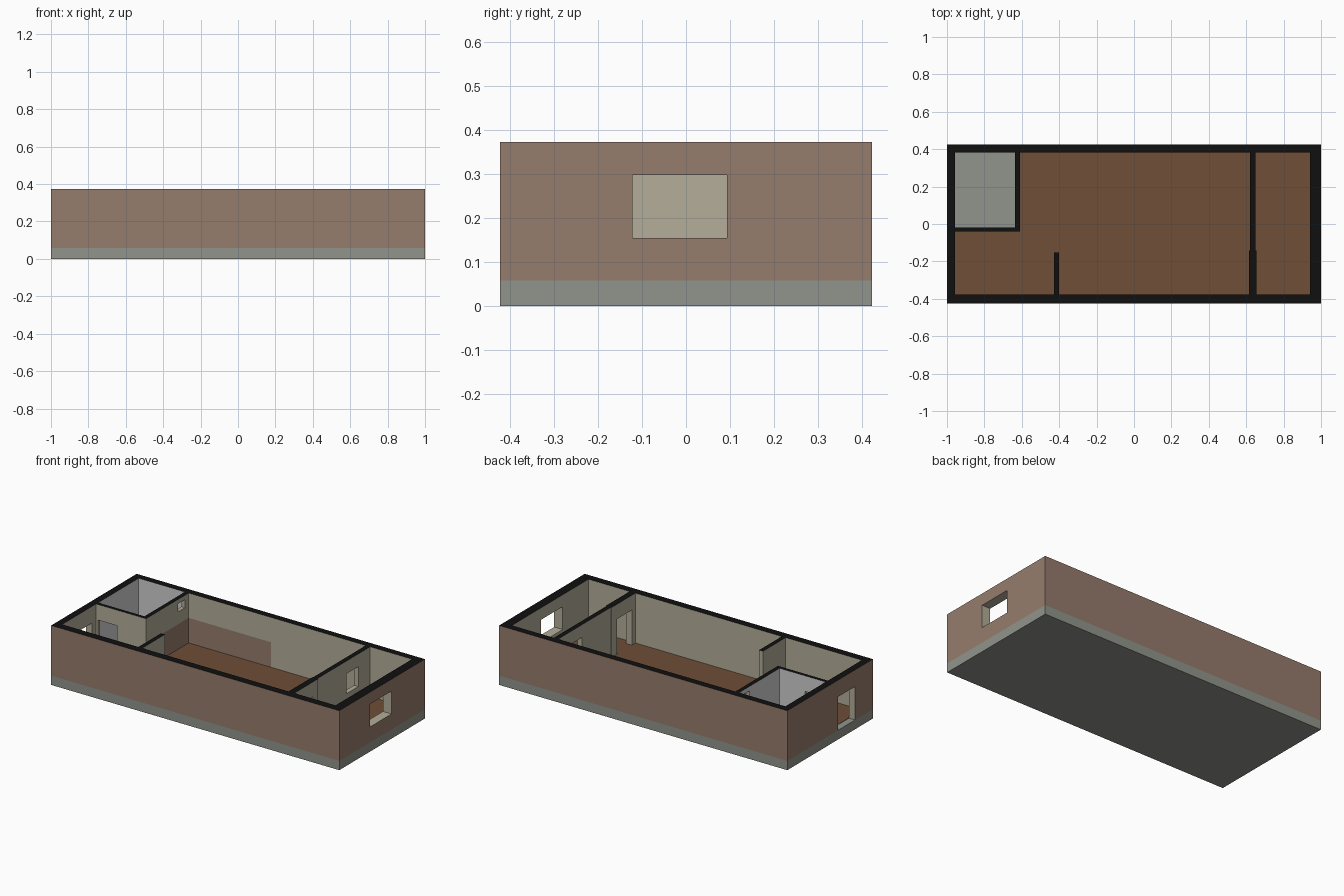
import bpy, bmesh
from mathutils import Vector

if "Cube" in bpy.data.objects:
    bpy.data.objects.remove(bpy.data.objects["Cube"])


def material(name, rgb):
    lin = [((c / 255 + 0.055) / 1.055) ** 2.4 for c in rgb]
    m = bpy.data.materials.new(name)
    m.diffuse_color = (*lin, 1)
    m.use_nodes = True
    m.node_tree.nodes["Principled BSDF"].inputs["Base Color"].default_value = m.diffuse_color
    return m


CLAY = material("clay_brown", (150, 124, 109))
CREAM = material("cream_plaster", (179, 174, 152))
BLACK = material("cut_black", (16, 16, 16))
PALE = material("pale_grey_tile", (207, 207, 207))
CONCRETE = material("concrete_grey", (145, 148, 140))
WOOD = material("wood_floor", (111, 78, 55))

# Main levels and edges
X, Y, Z0, Z1 = 1.0, 0.424, 0.058, 0.373
XL, XR, YF, YB = -0.957, 0.941, -0.377, 0.382   # inner faces of outer walls
BX, BY = -0.636, -0.019                         # bathroom inner faces
BXO, BYO = -0.61, -0.04                         # bathroom outer faces
TILE_X, TILE_Y, TILE_Z = -0.037, 0.128, 0.217   # kitchen splash panel limits


def inside(c, b):
    return all(b[2 * i] < c[i] < b[2 * i + 1] for i in range(3))


def add_object(name, bm, mats):
    me = bpy.data.meshes.new(name)
    bm.to_mesh(me)
    bm.free()
    for m in mats:
        me.materials.append(m)
    ob = bpy.data.objects.new(name, me)
    bpy.context.collection.objects.link(ob)
    return ob


def box(name, x0, x1, y0, y1, z0, z1, mat):
    bm = bmesh.new()
    bmesh.ops.create_cube(bm, size=1)
    for v in bm.verts:
        v.co = ((x0 + x1) / 2 + v.co.x * (x1 - x0),
                (y0 + y1) / 2 + v.co.y * (y1 - y0),
                (z0 + z1) / 2 + v.co.z * (z1 - z0))
    return add_object(name, bm, [mat])


def cell_solid(name, solids, holes, cuts, colour, mats):
    """Skin of (solids minus holes), made on a grid of all box edges."""
    grid = [sorted({round(v, 4) for b in solids + holes for v in b[2 * i:2 * i + 2]}
                   | set(cuts[i])) for i in range(3)]
    n = [len(g) - 1 for g in grid]
    filled = set()
    for i in range(n[0]):
        for j in range(n[1]):
            for k in range(n[2]):
                c = [(grid[a][q] + grid[a][q + 1]) / 2 for a, q in enumerate((i, j, k))]
                if any(inside(c, b) for b in solids) and not any(inside(c, b) for b in holes):
                    filled.add((i, j, k))
    bm = bmesh.new()
    for cell in sorted(filled):
        for a in range(3):
            u, w = (a + 1) % 3, (a + 2) % 3
            for s in (0, 1):
                nb = list(cell)
                nb[a] += 2 * s - 1
                if tuple(nb) in filled:
                    continue
                pts = []
                for du, dw in ((0, 0), (1, 0), (1, 1), (0, 1)):
                    q = list(cell)
                    q[a] += s
                    q[u] += du
                    q[w] += dw
                    pts.append(Vector([grid[t][q[t]] for t in range(3)]))
                if s == 0:
                    pts.reverse()
                normal = Vector((0, 0, 0))
                normal[a] = 2 * s - 1
                f = bm.faces.new([bm.verts.new(p) for p in pts])
                f.material_index = colour(sum(pts, Vector()) / 4, normal)
    bmesh.ops.remove_doubles(bm, verts=bm.verts, dist=1e-5)
    bmesh.ops.dissolve_limit(bm, angle_limit=0.01, verts=bm.verts, edges=bm.edges,
                             delimit={'MATERIAL'})
    return add_object(name, bm, mats)


def wall(x0, x1, y0, y1):
    return (x0, x1, y0, y1, Z0, Z1)


walls = [
    wall(-X, XL, -Y, Y), wall(XR, X, -Y, Y),            # end walls
    wall(-X, X, -Y, YF), wall(-X, X, YB, Y),            # long walls
    wall(BX, BXO, BYO, YB), wall(XL, BXO, BYO, BY),     # bathroom
    wall(-0.428, -0.401, YF, -0.152),                   # entry stub
    wall(0.62, 0.65, -0.142, YB),                       # partition, thin part
    wall(0.615, 0.655, YF, -0.142),                     # partition, thick part
]
openings = [
    (-X, XL, -0.249, -0.081, Z0, 0.268),                # entry door
    (XR, X, -0.122, 0.093, 0.155, 0.298),               # end window
    (-0.945, -0.811, BYO, BY, Z0, 0.275),               # bathroom door
    (BX, BXO, 0.277, 0.346, 0.295, 0.345),              # bathroom vent window
    (0.615, 0.655, -0.341, -0.193, Z0, 0.28),           # partition door
    (0.62, 0.65, 0.145, 0.264, 0.168, 0.293),           # partition window
]


# Wall colours: 0 clay, 1 cream, 2 black, 3 pale
def wall_colour(c, n):
    e = 1e-3
    if n.z > 0.5 and c.z > Z1 - e:
        return 2
    if abs(c.x) > X - e or abs(c.y) > Y - e:
        return 0
    if XL - e < c.x < BX + e and BY - e < c.y < YB + e:
        return 3
    if c.z < TILE_Z:
        if n.y < -0.5 and abs(c.y - YB) < e and BXO < c.x < TILE_X:
            return 0
        if n.x > 0.5 and abs(c.x - BXO) < e and c.y > TILE_Y:
            return 0
    return 1


cell_solid("walls", walls, openings, ([TILE_X], [TILE_Y], [TILE_Z]),
           wall_colour, [CLAY, CREAM, BLACK, PALE])

# Foundation and floor coverings
box("foundation", -X, X, -Y, Y, 0, Z0, CONCRETE)
box("wood_floor", XL, XR, YF, YB, Z0 - 0.002, Z0 + 0.002, WOOD)
box("bathroom_floor", XL, BX, BY, YB, Z0, Z0 + 0.004, CONCRETE)
